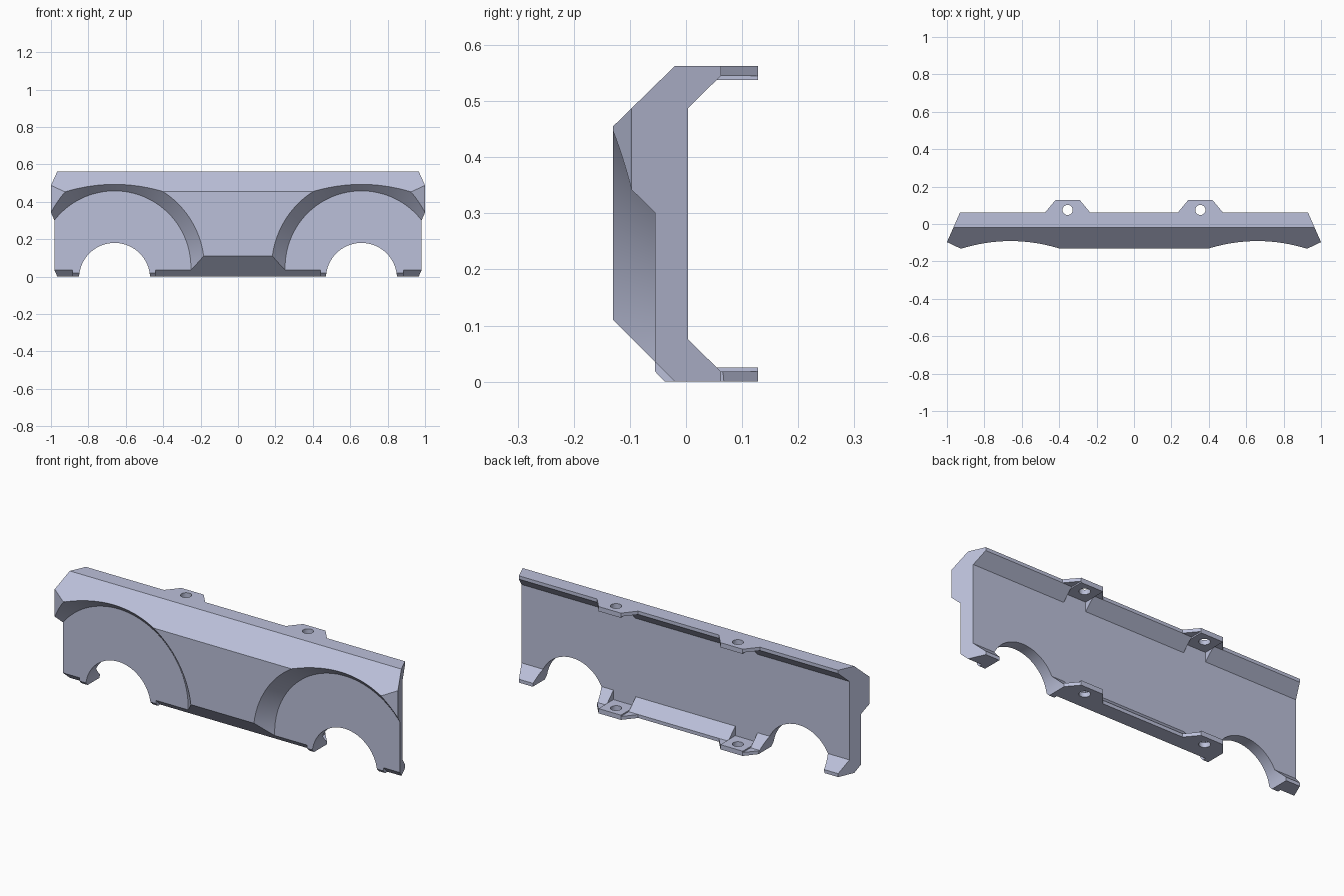
import bpy, bmesh
from math import radians
from mathutils import Matrix, Vector

cube = bpy.data.objects.get("Cube")
if cube:
    bpy.data.objects.remove(cube, do_unlink=True)

paint = bpy.data.materials.new("pale_blue_grey")
paint.use_nodes = True
COLOUR = (0.50, 0.53, 0.70, 1)
paint.diffuse_color = COLOUR
paint.node_tree.nodes["Principled BSDF"].inputs["Base Color"].default_value = COLOUR

TOP = 0.5625      # panel height
WHEEL_X = 0.66    # wheel arch centre
TAB_X = 0.355     # bolt tab centre


def to_object(name, bm):
    bmesh.ops.recalc_face_normals(bm, faces=bm.faces)
    mesh = bpy.data.meshes.new(name)
    bm.to_mesh(mesh)
    bm.free()
    mesh.materials.append(paint)
    obj = bpy.data.objects.new(name, mesh)
    bpy.context.collection.objects.link(obj)
    return obj


def prism(name, outline, axis, lo, hi):
    """Extrude a (y, z) outline along x, or an (x, y) outline along z."""
    bm = bmesh.new()
    place = (lambda a, b: (lo, a, b)) if axis == "x" else (lambda a, b: (a, b, lo))
    face = bm.faces.new([bm.verts.new(place(a, b)) for a, b in outline])
    new = bmesh.ops.extrude_face_region(bm, geom=[face])["geom"]
    move = Vector((hi - lo, 0, 0)) if axis == "x" else Vector((0, 0, hi - lo))
    bmesh.ops.translate(bm, vec=move, verts=[v for v in new if isinstance(v, bmesh.types.BMVert)])
    return to_object(name, bm)


def box(name, x, y, z):
    outline = [(x[0], y[0]), (x[1], y[0]), (x[1], y[1]), (x[0], y[1])]
    return prism(name, outline, "z", *z)


def cone(name, r1, r2, depth, matrix, segments):
    bm = bmesh.new()
    bmesh.ops.create_cone(bm, cap_ends=True, segments=segments, radius1=r1,
                          radius2=r2, depth=depth, matrix=matrix)
    return to_object(name, bm)


def combine(target, tool, operation):
    mod = target.modifiers.new("shape", "BOOLEAN")
    mod.operation, mod.solver, mod.object = operation, "EXACT", tool
    bpy.context.view_layer.objects.active = target
    bpy.ops.object.modifier_apply(modifier=mod.name)
    bpy.data.objects.remove(tool, do_unlink=True)


# Panel: bent side profile, trimmed by the tapered plan outline
profile = [(-0.13, 0.11), (-0.02, 0), (0.062, 0), (0.062, 0.018), (0.004, 0.075),
           (0.004, 0.488), (0.062, 0.545), (0.062, TOP), (-0.02, TOP), (-0.13, 0.455)]
panel = prism("side_panel", profile, "x", -1.1, 1.1)
half_plan = [(0.887, 0.16), (1, -0.097), (0.93, -0.13), (0.909, -0.14)]
plan = half_plan + [(-x, y) for x, y in reversed(half_plan)]
combine(panel, prism("plan_trim", plan, "z", -0.1, 0.7), "INTERSECT")

along_y = Matrix.Rotation(radians(90), 4, "X")   # cone axis points to the front
for side in (-1, 1):
    # Flared recess round the wheel
    depth = 0.15
    where = Matrix.Translation((side * WHEEL_X, -0.055 - depth / 2, 0.05)) @ along_y
    combine(panel, cone("flare_cutter", 0.408, 0.408 + depth * 0.96, depth, where, 128), "DIFFERENCE")

    # Small feet either side of the wheel opening
    foot = [(-0.055, 0.06), (-0.055, 0.018), (-0.038, 0), (0, 0), (0, 0.06)]
    for a, b in ((0.44, 0.52), (0.80, 0.885)):
        lo, hi = sorted((side * a, side * b))
        combine(panel, prism("foot", foot, "x", lo, hi), "UNION")

    # Bolt tabs on the upper and lower edges
    centre = side * TAB_X
    inner = (centre - 0.065, centre + 0.065)
    tab = [(centre - 0.152, 0.03), (centre - 0.12, 0.062), (inner[0], 0.128),
           (inner[1], 0.128), (centre + 0.12, 0.062), (centre + 0.152, 0.03)]
    for upper in (False, True):
        def span(a, b):
            return (TOP - b, TOP - a) if upper else (a, b)
        combine(panel, box("pocket_cutter", inner, (0.004, 0.2), span(0.025, 0.11)), "DIFFERENCE")
        combine(panel, prism("bolt_tab", tab, "z", *span(0, 0.018)), "UNION")
        combine(panel, box("bolt_pad", inner, (0.02, 0.128), span(0, 0.025)), "UNION")
    where = Matrix.Translation((centre, 0.075, TOP / 2))
    combine(panel, cone("bolt_hole_cutter", 0.027, 0.027, 1, where, 32), "DIFFERENCE")

    # Wheel opening
    where = Matrix.Translation((side * WHEEL_X, 0, -0.01)) @ along_y
    combine(panel, cone("wheel_cutter", 0.19, 0.19, 1, where, 64), "DIFFERENCE")

# Smooth arches, crisp folds
bpy.ops.object.select_all(action="DESELECT")
panel.select_set(True)
bpy.context.view_layer.objects.active = panel
bpy.ops.object.shade_smooth_by_angle(angle=radians(25))
